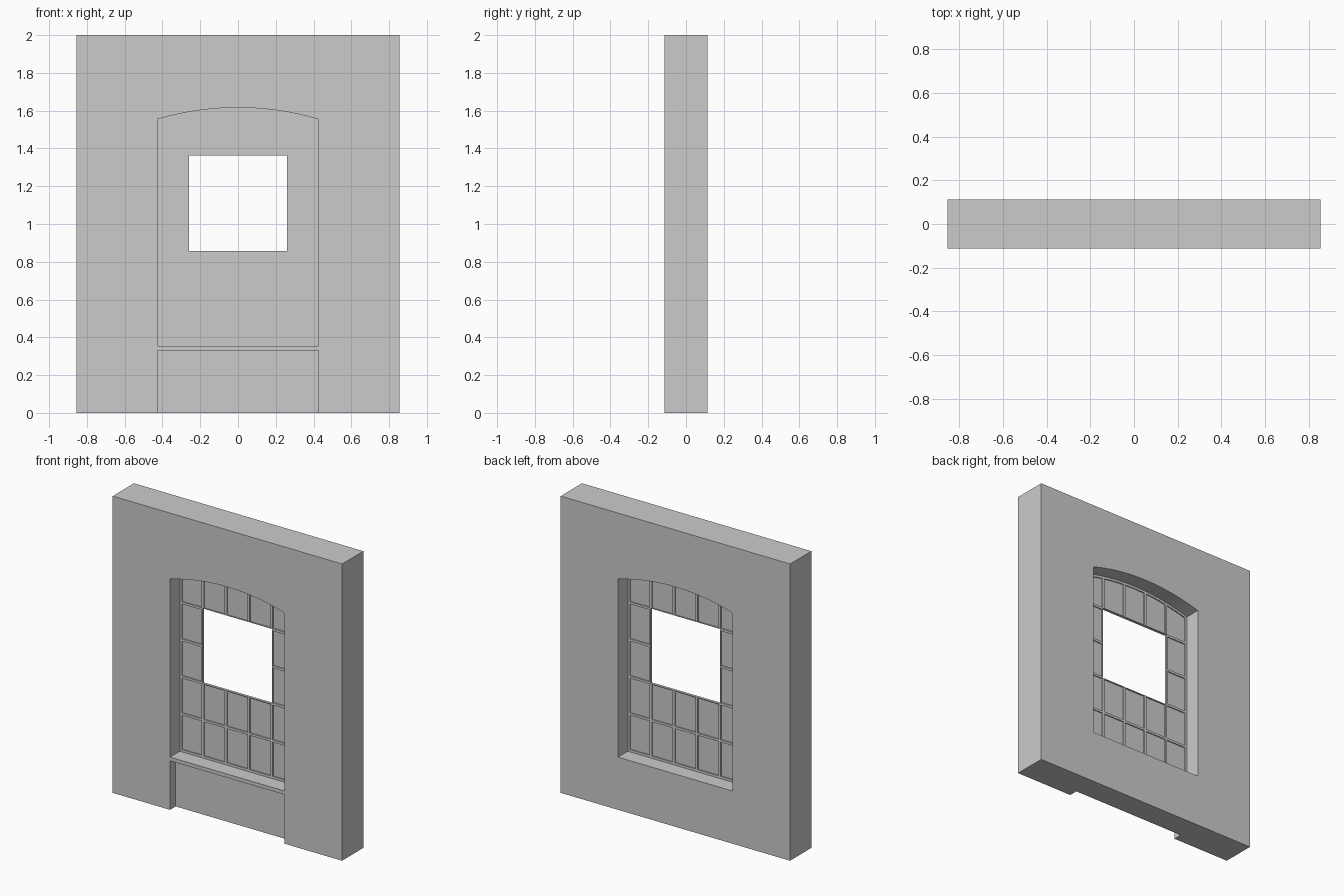
import bpy, bmesh, math

if "Cube" in bpy.data.objects:
    bpy.data.objects.remove(bpy.data.objects["Cube"])

W, D = 0.855, 0.113            # wall half width, half depth
HW, SILL = 0.4275, 0.355       # opening half width, sill height
SPRING, APEX = 1.554, 1.616    # arch heights
BAR, FD = 0.016, 0.009         # bar width, frame half depth
RISE = APEX - SPRING
R = (HW ** 2 + RISE ** 2) / (2 * RISE)


def arch_z(x, inset=0.0):
    r = R - inset
    return APEX - R + math.sqrt(r * r - x * x)


def arch_points(x0, x1, n, inset=0.0):
    return [(x, arch_z(x, inset)) for x in (x0 + (x1 - x0) * i / n for i in range(n + 1))]


def finish(name, bm):
    bmesh.ops.recalc_face_normals(bm, faces=bm.faces)
    me = bpy.data.meshes.new(name)
    bm.to_mesh(me)
    bm.free()
    ob = bpy.data.objects.new(name, me)
    bpy.context.collection.objects.link(ob)
    return ob


def prism(bm, pts, y0, y1):
    """Extrude an x-z outline from y0 to y1."""
    face = bm.faces.new([bm.verts.new((x, y0, z)) for x, z in pts])
    ext = bmesh.ops.extrude_face_region(bm, geom=[face])["geom"]
    verts = [v for v in ext if isinstance(v, bmesh.types.BMVert)]
    bmesh.ops.translate(bm, verts=verts, vec=(0, y1 - y0, 0))
    if not face.is_valid or len(face.link_loops if hasattr(face, "link_loops") else face.loops) == 0:
        return
    # keep both caps so the prism is closed
    edges = [e for e in bm.edges if e.is_boundary]
    if edges:
        bmesh.ops.holes_fill(bm, edges=edges, sides=0)


def rect(x0, x1, z0, z1):
    return [(x0, z0), (x1, z0), (x1, z1), (x0, z1)]


def part(name, pts, y0, y1):
    bm = bmesh.new()
    prism(bm, pts, y0, y1)
    return finish(name, bm)


def smooth(ob):
    bpy.ops.object.select_all(action="DESELECT")
    ob.select_set(True)
    bpy.context.view_layer.objects.active = ob
    bpy.ops.object.shade_smooth_by_angle(angle=math.radians(20))


# wall with arched opening and a recess under the sill
wall = part("wall", rect(-W, W, 0, 2), -D, D)
opening = [(-HW, SILL), (HW, SILL)] + arch_points(HW, -HW, 24)
cutters = [part("opening_cutter", opening, -0.3, 0.3),
           part("recess_cutter", rect(-HW, HW, -0.1, 0.33), -0.3, -0.053)]
for c in cutters:
    c.hide_render = True
    mod = wall.modifiers.new(c.name, "BOOLEAN")
    mod.operation, mod.solver, mod.object = "DIFFERENCE", "EXACT", c
    bpy.context.view_layer.objects.active = wall
    bpy.ops.object.modifier_apply(modifier=mod.name)
    bpy.data.objects.remove(c)
smooth(wall)

# outer window frame: ring between the opening outline and an inset outline
inner_x = HW - BAR
inner = [(-inner_x, SILL + BAR), (inner_x, SILL + BAR)] + arch_points(inner_x, -inner_x, 24, BAR)
bm = bmesh.new()
loops = [[bm.verts.new((x, y, z)) for x, z in pts]
         for pts, y in ((opening, -FD), (inner, -FD), (inner, FD), (opening, FD))]
n = len(opening)
for k in range(4):
    a, b = loops[k], loops[(k + 1) % 4]
    for i in range(n):
        j = (i + 1) % n
        bm.faces.new((a[i], a[j], b[j], b[i]))
smooth(finish("window_frame", bm))

# grid lines of the glazing and the open centre
xs = [-HW + 0.171 * i for i in range(6)]
zs = [SILL + 0.004 + 0.25 * i for i in range(5)]
HX, HZ0, HZ1 = 0.260, 0.857, 1.363
h = BAR / 2

# glazing bars, interrupted by the open centre
bm = bmesh.new()
for x in xs[1:5]:
    top = arch_z(x, h)
    prism(bm, rect(x - h, x + h, SILL + h, HZ0), -FD, FD)
    prism(bm, rect(x - h, x + h, HZ1, top), -FD, FD)
for s in (-1, 1):
    a, b = sorted((s * HX, s * (HX + 0.006)))
    prism(bm, rect(a, b, HZ0, HZ1), -FD, FD)
    for z in zs[2:5]:
        a, b = sorted((s * HX, s * (HW - h)))
        prism(bm, rect(a, b, z - h, z + h), -FD, FD)
prism(bm, rect(-HW + h, HW - h, zs[1] - h, zs[1] + h), -FD, FD)
prism(bm, rect(-HX, HX, zs[2] - h, HZ0), -FD, FD)
prism(bm, rect(-HX, HX, HZ1, zs[4] + h), -FD, FD)
finish("glazing_bars", bm)

# glass panes around the open centre
bm = bmesh.new()
for c in range(5):
    for r in range(5):
        if c in (1, 2, 3) and r in (2, 3):
            continue
        x0, x1 = xs[c] + 0.005, xs[c + 1] - 0.005
        if r in (2, 3):
            x0, x1 = (x0, -HX - 0.002) if c == 0 else (HX + 0.002, x1)
        z0 = zs[r] + 0.005
        if r == 4:
            pts = [(x0, z0), (x1, z0)] + arch_points(x1, x0, 5, 0.006)
        else:
            pts = rect(x0, x1, z0, zs[r + 1] - 0.005)
        prism(bm, pts, -0.002, 0.002)
finish("glass_panes", bm)
